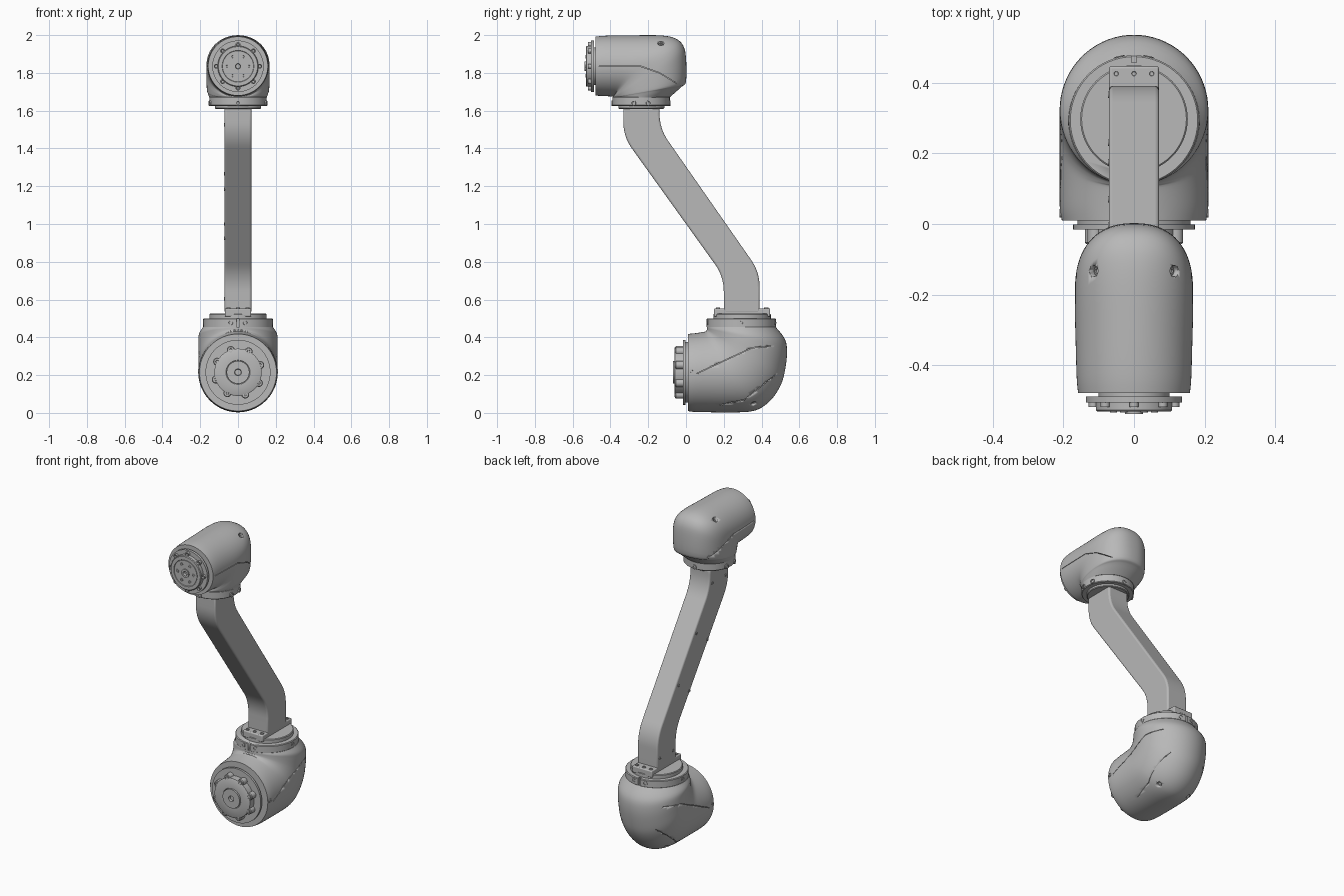
import bpy, bmesh, math
from mathutils import Vector

cube = bpy.data.objects.get("Cube")
if cube:
    bpy.data.objects.remove(cube, do_unlink=True)

grey = bpy.data.materials.new("satin_grey")
grey.use_nodes = True
grey.diffuse_color = (0.48, 0.48, 0.48, 1)
grey.node_tree.nodes["Principled BSDF"].inputs["Base Color"].default_value = (0.48, 0.48, 0.48, 1)


def finish(name, bm, smooth=30):
    bmesh.ops.recalc_face_normals(bm, faces=bm.faces)
    mesh = bpy.data.meshes.new(name)
    bm.to_mesh(mesh)
    bm.free()
    mesh.materials.append(grey)
    ob = bpy.data.objects.new(name, mesh)
    bpy.context.collection.objects.link(ob)
    activate(ob)
    bpy.ops.object.shade_smooth_by_angle(angle=math.radians(smooth))
    return ob


def activate(ob):
    bpy.ops.object.select_all(action='DESELECT')
    ob.select_set(True)
    bpy.context.view_layer.objects.active = ob


def skin(bm, rings):
    """Join closed rings of equal length and cap both ends."""
    loops = [[bm.verts.new(p) for p in ring] for ring in rings]
    n = len(loops[0])
    for a, b in zip(loops, loops[1:]):
        for i in range(n):
            bm.faces.new((a[i], a[(i + 1) % n], b[(i + 1) % n], b[i]))
    bm.faces.new(loops[0])
    bm.faces.new(loops[-1])


def lathe(name, origin, axis, profile, n=64):
    """Turn (radius, distance along axis) pairs about an axis."""
    rot = Vector((0, 0, 1)).rotation_difference(Vector(axis))
    turn = [2 * math.pi * i / n for i in range(n)]
    bm = bmesh.new()
    skin(bm, [[Vector(origin) + rot @ Vector((r * math.cos(t), r * math.sin(t), h))
               for t in turn] for r, h in profile])
    return finish(name, bm)


def disc(name, origin, axis, r, h, n=64):
    c = min(0.004, r / 5, h / 4)
    return lathe(name, origin, axis, [(r - c, 0), (r, c), (r, h - c), (r - c, h)], n)


def screw(name, origin, axis, r=0.013, h=0.006):
    """Socket head with a sunken centre."""
    return lathe(name, origin, axis, [(r, -h), (r, h), (r * .6, h), (r * .5, h * .2)], 20)


def prism(name, outline, x0, x1):
    """Extrude a (y, z) outline along x."""
    bm = bmesh.new()
    skin(bm, [[(x, y, z) for y, z in outline] for x in (x0, x1)])
    return finish(name, bm)


def cut(ob, cutter):
    mod = ob.modifiers.new("cut", 'BOOLEAN')
    mod.object = cutter
    mod.solver = 'EXACT'
    cutter.hide_render = True
    activate(ob)
    bpy.ops.object.modifier_apply(modifier=mod.name)
    bpy.data.objects.remove(cutter, do_unlink=True)


def bevel(ob, width):
    mod = ob.modifiers.new("bevel", 'BEVEL')
    mod.width, mod.segments, mod.limit_method = width, 3, 'ANGLE'
    mod.angle_limit = math.radians(45)


def elbow(name, stations, n=72, steps=4):
    """Loft oval sections: inner y z, outer y z, half width, roundness."""
    rows = [Vector(s) for s in stations]
    fine = []
    for i in range(len(rows) - 1):
        a, b, c, d = rows[max(i - 1, 0)], rows[i], rows[i + 1], rows[min(i + 2, len(rows) - 1)]
        for k in range(steps):
            t = k / steps
            fine.append(b + (c - a) * (t / 2) + (a * 2 - b * 5 + c * 4 - d) * (t * t / 2)
                        + (b * 3 - a - c * 3 + d) * (t ** 3 / 2))
    fine.append(rows[-1])
    rings = []
    for iy, iz, oy, oz, w, e in fine:
        ring = []
        for k in range(n):
            t = 2 * math.pi * k / n
            s, u = (math.copysign(abs(f(t)) ** (2 / e), f(t)) for f in (math.sin, math.cos))
            ring.append((w * s, (iy + oy) / 2 + u * (oy - iy) / 2, (iz + oz) / 2 + u * (oz - iz) / 2))
        rings.append(ring)
    bm = bmesh.new()
    skin(bm, rings)
    return finish(name, bm)


def seam(ob, path, depth):
    """Shallow panel groove along a (y, z) path on both flanks."""
    g = 0.0015
    outline = [(y, z + g) for y, z in path] + [(y, z - g) for y, z in reversed(path)]
    for s in (-1, 1):
        cut(ob, prism("seam_cutter", outline, s * depth, s * 0.3))


# Lower joint housing
lower = elbow("lower_housing", [
    (.01, .418, .01, .010, .204, 2), (.05, .422, .05, .005, .21, 2),
    (.10, .43, .20, .003, .21, 2), (.105, .435, .33, .006, .21, 2),
    (.11, .44, .40, .028, .21, 2), (.11, .441, .46, .08, .21, 2),
    (.11, .442, .505, .155, .21, 2), (.11, .444, .525, .23, .21, 2),
    (.11, .446, .535, .32, .21, 2), (.11, .45, .524, .39, .206, 2),
    (.11, .455, .475, .455, .185, 2)])
seam(lower, [(.06, .21), (.35, .345), (.47, .355)], .16)
seam(lower, [(.17, .04), (.31, .07), (.52, .24)], .12)
for s in (-1, 1):
    cut(lower, disc("hole_cutter", (s * .10, .355, .06), (s * .6, .1, -.7), .014, .1, 24))
    screw("lower_side_screw", (s * .205, .03, .22), (s, 0, 0), .012)

# Lower output flange
lathe("lower_flange", (0, .02, .215), (0, -1, 0),
      [(.16, 0), (.16, .022), (.172, .022), (.172, .036), (.125, .036), (.125, .078),
       (.118, .082), (.064, .082), (.062, .079), (.06, .079), (.06, .09),
       (.018, .09), (.016, .075)])
for i in range(8):
    a = math.radians(18 + 45 * i)
    x, z = .124 * math.cos(a), .215 + .124 * math.sin(a)
    disc("lower_flange_boss", (x, -.01, z), (0, -1, 0), .021, .047, 24)
    screw("lower_flange_screw", (x, -.057, z), (0, -1, 0), .013, .005)

# Clamp collar with a front and back split
collar = disc("lower_collar", (0, .293, .452), (0, 0, 1), .184, .048)
for y in (.11, .476):
    cut(collar, prism("slot_cutter", [(y - .02, .44), (y + .02, .44), (y + .02, .52), (y - .02, .52)],
                      -.007, .007))
for x, y in ((-.18, 0), (.18, 0), (-.04, -.176), (.04, -.176), (-.04, .176), (.04, .176)):
    screw("lower_collar_screw", (x, .293 + y, .478), (x, y, 0), .014)
disc("arm_base_disc", (0, .297, .495), (0, 0, 1), .152, .03)

# Arm foot
foot = prism("arm_foot", [(.148, .51), (.446, .51), (.446, .553), (.148, .553)], -.07, .07)
bevel(foot, .006)
for x in (-.05, 0, .05):
    for y in (.425, .17):
        screw("arm_foot_screw", (x, y, .553), (0, 0, 1), .011, .004)

# Cranked arm, bends rounded
bends = [(-.332, 1.463), (.2, .722), (.39, .745), (-.14, 1.505)]
ends = [(-.332, 1.615), (.2, .53), (.39, .53), (-.14, 1.615)]


def fillet(before, corner, after, size=.08):
    b, c, a = Vector(before), Vector(corner), Vector(after)
    p, q = c + (b - c).normalized() * size, c + (a - c).normalized() * size
    return [tuple(p * (1 - t) ** 2 + c * (2 * t * (1 - t)) + q * t * t)
            for t in (k / 8 for k in range(9))]


outline = ([ends[0]] + fillet(ends[0], bends[0], bends[1]) + fillet(bends[0], bends[1], ends[1])
           + [ends[1], ends[2]] + fillet(ends[2], bends[2], bends[3])
           + fillet(bends[2], bends[3], ends[3]) + [ends[3]])
arm = prism("arm", outline, -.071, .071)
bevel(arm, .01)
for y, z in ((-.3, 1.525), (-.165, 1.525), (-.005, 1.265), (-.115, 1.185),
             (.175, 1.0), (.07, .925), (.23, .605), (.365, .605)):
    screw("arm_side_screw", (-.071, y, z), (-1, 0, 0), .009, .003)

# Upper collar
disc("upper_arm_disc", (0, -.236, 1.61), (0, 0, 1), .122, .03)
disc("upper_collar", (0, -.238, 1.625), (0, 0, 1), .152, .05)
for s in (-1, 1):
    for x, y in ((s * .147, -.04), (s * .147, .04), (0, s * .15)):
        screw("upper_collar_screw", (x, -.238 + y, 1.64), (x, y, 0), .014)

# Upper joint housing
upper = elbow("upper_housing", [
    (-.478, 1.68, -.478, 1.992, .158, 2), (-.45, 1.678, -.42, 1.997, .162, 2),
    (-.385, 1.675, -.28, 1.999, .165, 2), (-.385, 1.674, -.13, 1.998, .167, 2.1),
    (-.385, 1.673, -.055, 1.982, .167, 2.3), (-.385, 1.672, -.015, 1.945, .167, 2.4),
    (-.385, 1.671, 0, 1.88, .167, 2.4), (-.385, 1.67, 0, 1.755, .165, 2.3),
    (-.385, 1.669, -.025, 1.725, .161, 2.2), (-.385, 1.668, -.085, 1.672, .152, 2)])
seam(upper, [(-.46, 1.835), (-.24, 1.835), (-.14, 1.80), (-.05, 1.745)], .12)
for s in (-1, 1):
    direction = Vector((s * .7, 0, .72))
    hole = Vector((s * .113, -.133, 1.955))
    cut(upper, disc("hole_cutter", hole - direction * .02, direction, .016, .1, 24))
    screw("upper_recessed_screw", hole - direction * .016, direction, .011, .005)

# Upper output flange
lathe("upper_flange", (0, -.47, 1.835), (0, -1, 0),
      [(.1, 0), (.1, .018), (.136, .018), (.136, .034), (.108, .034), (.108, .056),
       (.104, .06), (.084, .06), (.082, .056), (.08, .056), (.08, .06),
       (.026, .06), (.026, .067), (.014, .067), (.012, .05)])
for i in range(6):
    a = math.radians(60 * i)
    screw("upper_hub_screw", (.058 * math.cos(a), -.53, 1.835 + .058 * math.sin(a)), (0, -1, 0), .01, .003)
for i in range(8):
    a = math.radians(45 * i)
    screw("upper_rim_screw", (.115 * math.cos(a), -.506, 1.835 + .115 * math.sin(a)), (0, -1, 0), .013, .012)
